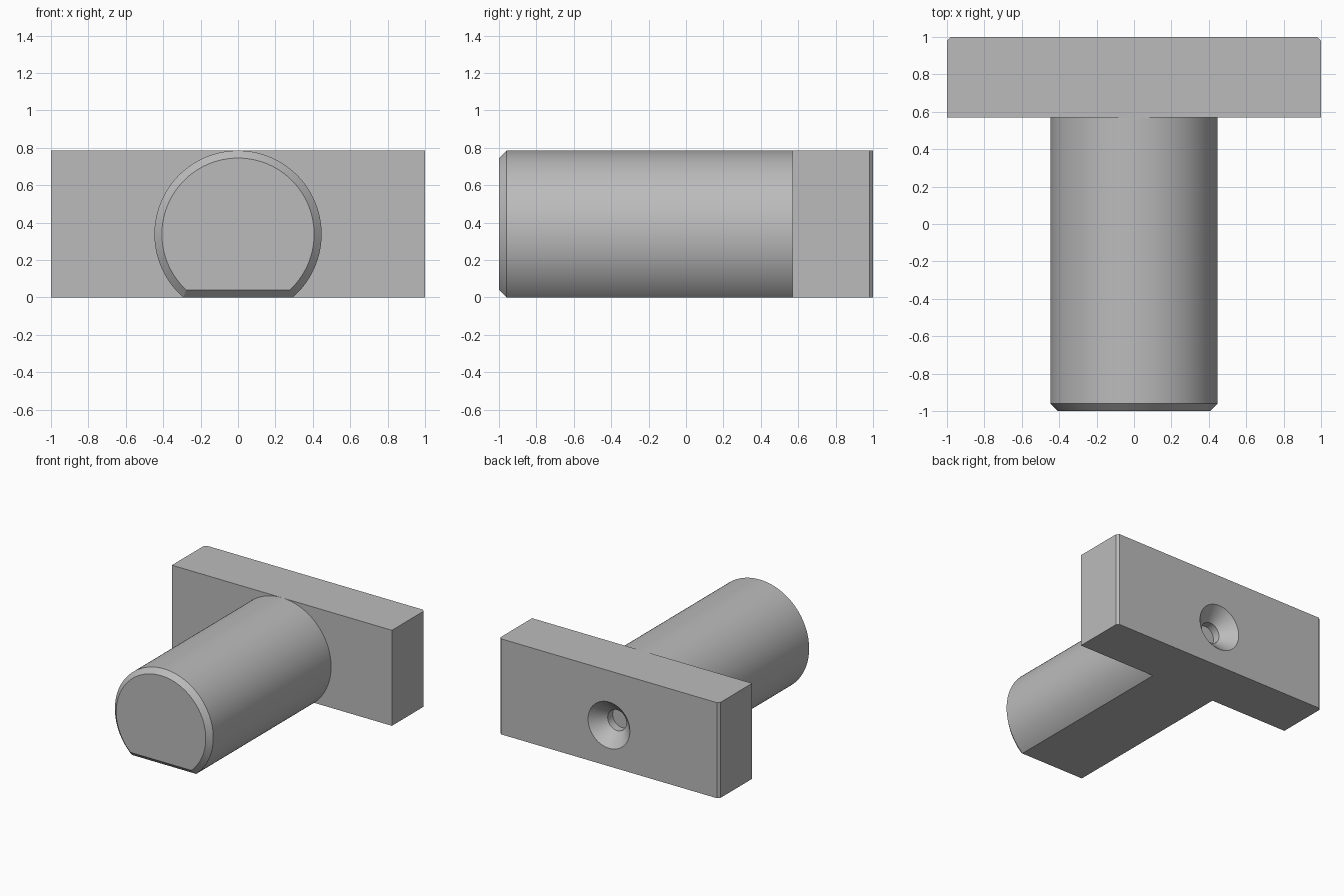
import bpy, bmesh, math
from mathutils import Vector

cube = bpy.data.objects.get("Cube")
if cube:
    bpy.data.objects.remove(cube, do_unlink=True)

grey = bpy.data.materials.new("plain grey")
grey.use_nodes = True
colour = (0.5, 0.5, 0.5, 1)
grey.diffuse_color = colour
grey.node_tree.nodes["Principled BSDF"].inputs["Base Color"].default_value = colour

HEIGHT = 0.785
RADIUS = 0.447
AXIS_Z = HEIGHT - RADIUS
PLATE_FRONT = 0.57


def loft(name, rings):
    """Skin closed rings of equal length and cap both ends."""
    bm = bmesh.new()
    loops = [[bm.verts.new(p) for p in ring] for ring in rings]
    for a, b in zip(loops, loops[1:]):
        for i in range(len(a)):
            j = (i + 1) % len(a)
            bm.faces.new((a[i], a[j], b[j], b[i]))
    bm.faces.new(loops[0])
    bm.faces.new(loops[-1])
    bmesh.ops.recalc_face_normals(bm, faces=bm.faces)
    mesh = bpy.data.meshes.new(name)
    bm.to_mesh(mesh)
    bm.free()
    obj = bpy.data.objects.new(name, mesh)
    bpy.context.collection.objects.link(obj)
    mesh.materials.append(grey)
    return obj


def activate(obj):
    bpy.ops.object.select_all(action='DESELECT')
    obj.select_set(True)
    bpy.context.view_layer.objects.active = obj


def d_ring(y, inset, steps=96):
    """Circle about the shaft axis with its bottom cut flat."""
    r = RADIUS - inset
    half = math.acos((AXIS_Z - inset) / r)
    angles = [half + (2 * math.pi - 2 * half) * i / steps for i in range(steps + 1)]
    return [(r * math.sin(a), y, AXIS_Z - r * math.cos(a)) for a in angles]


def circle(y, r, steps=64):
    angles = [2 * math.pi * i / steps for i in range(steps)]
    return [(r * math.cos(a), y, AXIS_Z + r * math.sin(a)) for a in angles]


# Shaft with a flat underside and a chamfered free end
shaft = loft("shaft", [d_ring(-1, 0.04), d_ring(-0.96, 0), d_ring(PLATE_FRONT, 0)])

# Head plate with narrow chamfers on its upright back edges
outline = [(-1, PLATE_FRONT), (1, PLATE_FRONT), (1, 0.98),
           (0.98, 1), (-0.98, 1), (-1, 0.98)]
plate = loft("head_plate", [[(x, y, z) for x, y in outline] for z in (0, HEIGHT)])

# Countersunk blind screw hole in the back of the plate
cutter = loft("hole_cutter", [circle(1.02, 0.21), circle(0.895, 0.085), circle(0.83, 0.085)])
cutter.hide_render = True
activate(plate)
cut = plate.modifiers.new("screw hole", 'BOOLEAN')
cut.operation = 'DIFFERENCE'
cut.solver = 'EXACT'
cut.object = cutter
bpy.ops.object.modifier_apply(modifier=cut.name)
bpy.data.objects.remove(cutter, do_unlink=True)

# Smooth the round walls and keep the machined edges crisp
for part in (shaft, plate):
    activate(part)
    bpy.ops.object.shade_smooth_by_angle(angle=math.radians(20))
